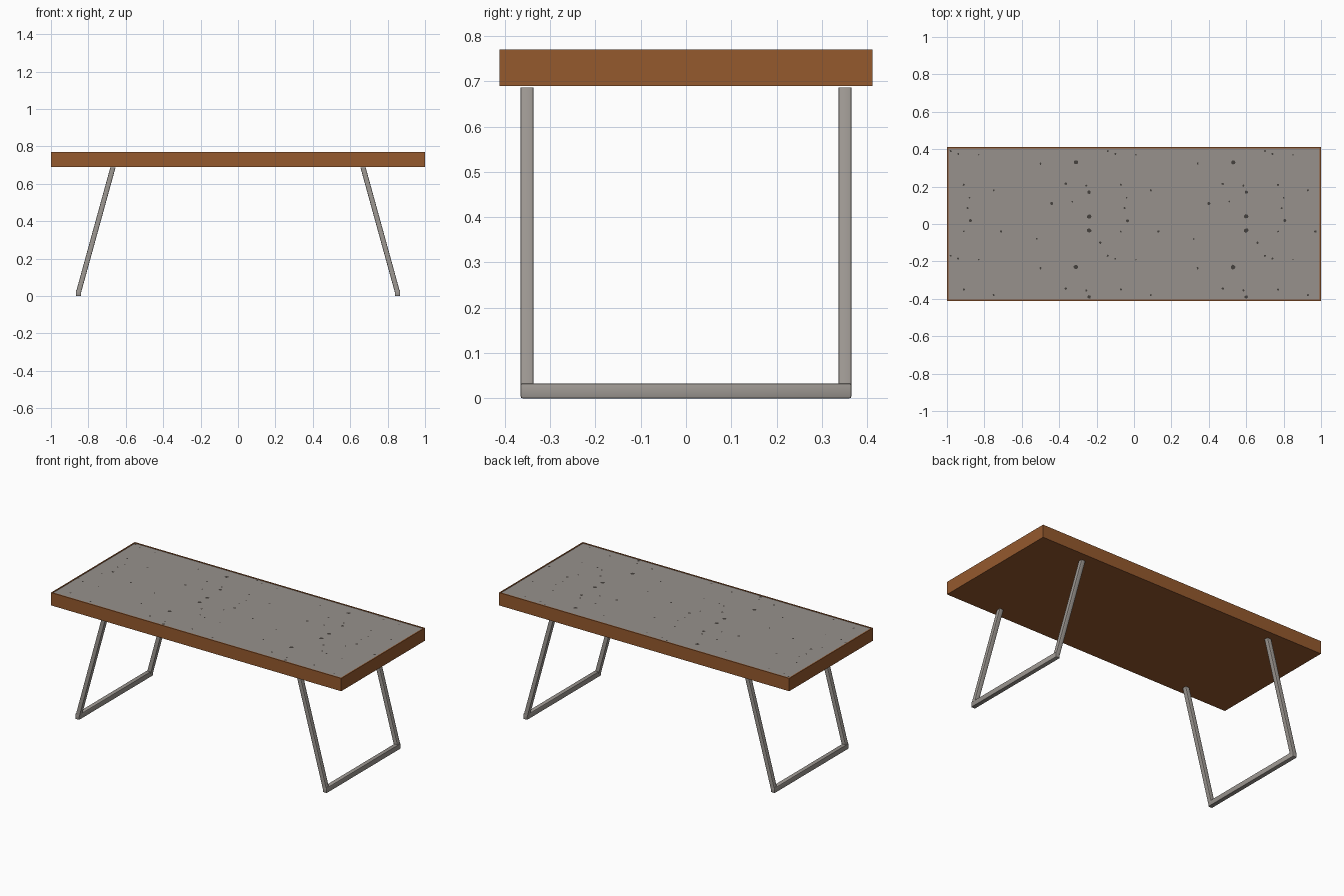
import bpy, bmesh, math, random
from mathutils import Vector

if "Cube" in bpy.data.objects:
    bpy.data.objects.remove(bpy.data.objects["Cube"])

random.seed(4)


def material(name, rgb):
    m = bpy.data.materials.new(name)
    m.diffuse_color = (*rgb, 1)
    m.use_nodes = True
    m.node_tree.nodes["Principled BSDF"].inputs["Base Color"].default_value = m.diffuse_color
    return m


WOOD = material("brown wood", (0.30, 0.10, 0.027))
CONCRETE = material("grey concrete", (0.31, 0.285, 0.262))
METAL = material("grey metal", (0.34, 0.315, 0.29))
PIT = material("dark pit", (0.06, 0.053, 0.047))


def finish(bm, name, *mats):
    bmesh.ops.recalc_face_normals(bm, faces=bm.faces)
    me = bpy.data.meshes.new(name)
    bm.to_mesh(me)
    bm.free()
    for m in mats:
        me.materials.append(m)
    ob = bpy.data.objects.new(name, me)
    bpy.context.collection.objects.link(ob)
    return ob


def add_box(bm, lo, hi):
    vs = bmesh.ops.create_cube(bm, size=1)["verts"]
    for v in vs:
        v.co = Vector([lo[i] if v.co[i] < 0 else hi[i] for i in range(3)])
    return vs


# Tabletop: wooden slab with a thin rim around a shallow concrete inlay
X, Y, BOTTOM, TOP, RIM, RECESS = 1.0, 0.412, 0.69, 0.77, 0.011, 0.003
bm = bmesh.new()
add_box(bm, (-X, -Y, BOTTOM), (X, Y, TOP))
bm.faces.ensure_lookup_table()
top = max(bm.faces, key=lambda f: f.calc_center_median().z)
bmesh.ops.inset_region(bm, faces=[top], thickness=RIM)
floor = bmesh.ops.extrude_discrete_faces(bm, faces=[top])["faces"][0]
for v in floor.verts:
    v.co.z -= RECESS
floor.material_index = 1
finish(bm, "tabletop", WOOD, CONCRETE)

# Concrete pits: thin dark flecks, one patch repeated over the top
pits = [(-.31, .33, .013), (-.24, .17, .010), (-.44, .11, .009), (-.24, .04, .012),
        (-.24, -.035, .013), (-.035, .018, .009), (-.365, .215, .007), (-.255, .205, .006),
        (-.33, .12, .005), (-.07, .21, .006), (.09, .18, .006), (-.04, .14, .005),
        (-.05, .085, .006), (.13, -.04, .007), (-.18, -.10, .007), (-.10, -.185, .006),
        (.01, -.19, .004), (-.07, -.04, .005), (-.50, -.235, .005), (-.52, -.08, .005),
        (-.14, .39, .006), (-.50, .32, .004)]
bm = bmesh.new()
z = TOP - RECESS + 0.0012
for px, py, r in pits:
    for i in (-1, 0, 1):
        for j in (-1, 0, 1):
            x, y = px + 0.84 * i, py + 0.56 * j
            if abs(x) < X - RIM - r and abs(y) < Y - RIM - r:
                bm.faces.new([bm.verts.new((x + r * random.uniform(.8, 1.1) * math.cos(k * math.tau / 7),
                                            y + r * random.uniform(.8, 1.1) * math.sin(k * math.tau / 7), z))
                              for k in range(7)])
finish(bm, "concrete_pits", PIT)

# Leg frames: two slanted square tubes joined by a floor bar
W, FOOT_X, HEAD_X, LEG_Y, KINK, HEAD = 0.014, 0.853, 0.669, 0.351, 0.03, 0.686


def leg_frame(name, side):
    bm = bmesh.new()
    add_box(bm, (side * FOOT_X - W, -LEG_Y - W, 0), (side * FOOT_X + W, LEG_Y + W, 0.033))
    edges = list(bm.edges)
    for s in (-1, 1):
        vs = add_box(bm, (-W, s * LEG_Y - W, KINK - 0.012), (W, s * LEG_Y + W, HEAD))
        for v in vs:
            v.co.x += side * (HEAD_X if v.co.z > 0.3 else FOOT_X)
        for e in {e for v in vs for e in v.link_edges}:
            if abs(e.verts[0].co.z - e.verts[1].co.z) > 0.3:
                edges.append(e)
    bmesh.ops.bevel(bm, geom=edges, offset=0.004, segments=2, profile=0.5, affect='EDGES')
    ob = finish(bm, name, METAL)
    bpy.ops.object.select_all(action='DESELECT')
    ob.select_set(True)
    bpy.context.view_layer.objects.active = ob
    bpy.ops.object.shade_smooth_by_angle(angle=math.radians(30))


leg_frame("left_leg_frame", -1)
leg_frame("right_leg_frame", 1)
